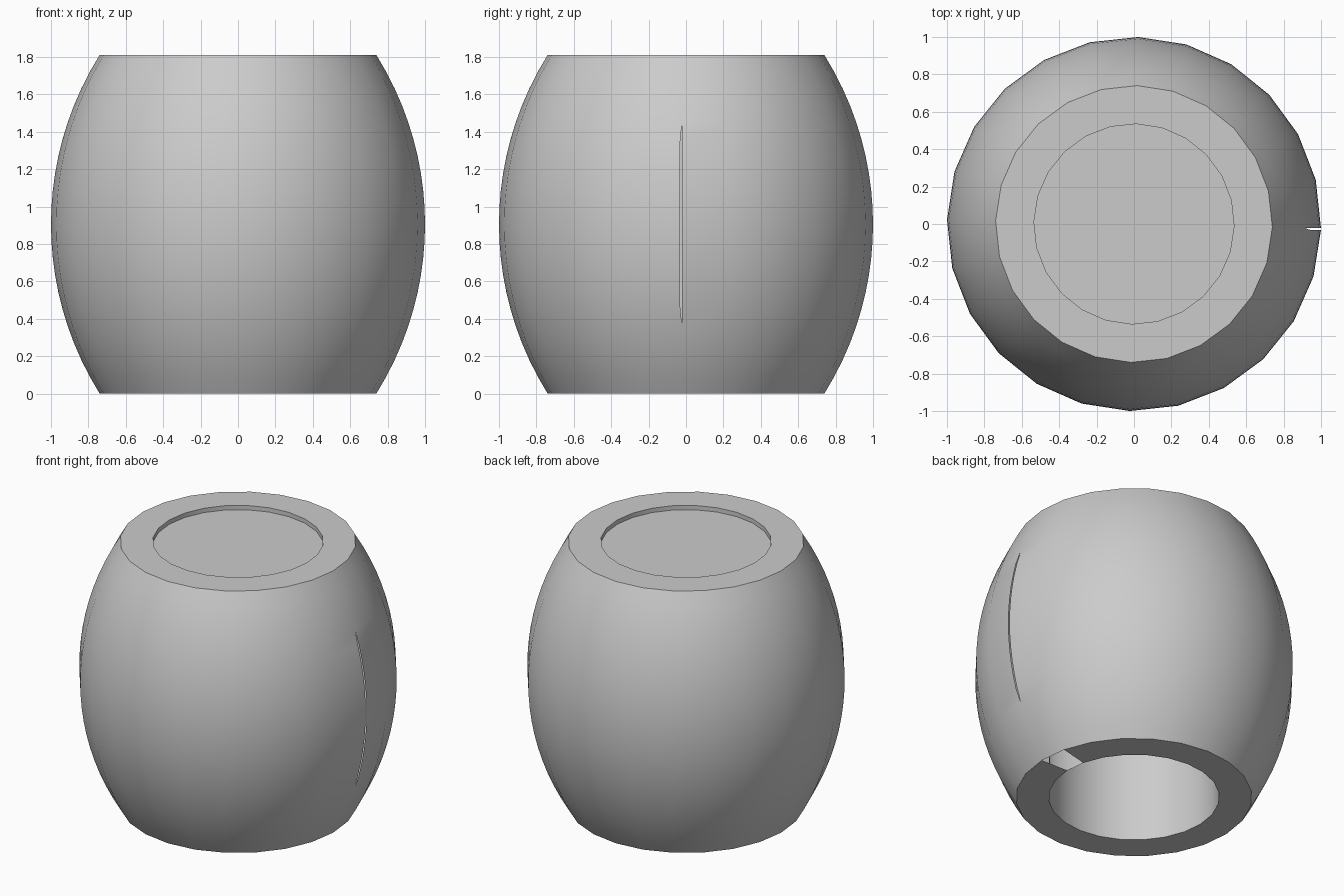
import bpy, bmesh, math

cube = bpy.data.objects.get("Cube")
if cube:
    bpy.data.objects.remove(cube)

SEGMENTS, ROWS = 24, 20
HEIGHT, RIM, BELLY, BORE = 1.81, 0.74, 1.0, 0.535
LID_Z = 1.78
START = math.radians(-1.3)

grey = bpy.data.materials.new("plain_grey")
grey.use_nodes = True
colour = (0.6, 0.6, 0.6, 1)
grey.diffuse_color = colour
grey.node_tree.nodes["Principled BSDF"].inputs["Base Color"].default_value = colour


def column_angle(i):
    return START + math.tau * i / SEGMENTS


def finish(bm, name):
    bmesh.ops.remove_doubles(bm, verts=bm.verts, dist=0.0005)
    mesh = bpy.data.meshes.new(name)
    bm.to_mesh(mesh)
    bm.free()
    mesh.materials.append(grey)
    obj = bpy.data.objects.new(name, mesh)
    bpy.context.collection.objects.link(obj)
    bpy.ops.object.select_all(action="DESELECT")
    obj.select_set(True)
    bpy.context.view_layer.objects.active = obj
    bpy.ops.object.shade_smooth_by_angle(angle=math.radians(30))
    return obj


# Bulging profile, from the bottom rim to the top rim, then down the bore
half = HEIGHT / 2
sag = BELLY - RIM
arc_radius = (half ** 2 + sag ** 2) / (2 * sag)
profile = []
for row in range(ROWS + 1):
    z = HEIGHT * row / ROWS
    r = BELLY - arc_radius + math.sqrt(arc_radius ** 2 - (z - half) ** 2)
    profile.append((r, z))
profile += [(BORE, HEIGHT), (BORE, LID_Z), (BORE, 0)]

# Barrel shell, swept around with a narrow slit at the seam
bm = bmesh.new()
columns = []
for i in range(SEGMENTS + 1):
    column = []
    for row, (r, z) in enumerate(profile):
        a = column_angle(i)
        if i == SEGMENTS and 5 <= row <= 15:
            a -= 0.010
        column.append(bm.verts.new((r * math.cos(a), r * math.sin(a), z)))
    columns.append(column)
for i, (a, b) in enumerate(zip(columns, columns[1:])):
    for row in range(len(profile) - 1):
        bm.faces.new((a[row], b[row], b[row + 1], a[row + 1]))
    # Bottom ring, left open beside the seam
    if i > 0:
        bm.faces.new((a[-1], b[-1], b[0], a[0]))
finish(bm, "barrel_shell")

# Sunken lid closing the top of the bore
bm = bmesh.new()
ring = [bm.verts.new((BORE * math.cos(column_angle(i)), BORE * math.sin(column_angle(i)), LID_Z))
        for i in range(SEGMENTS)]
bm.faces.new(ring)
finish(bm, "lid")
